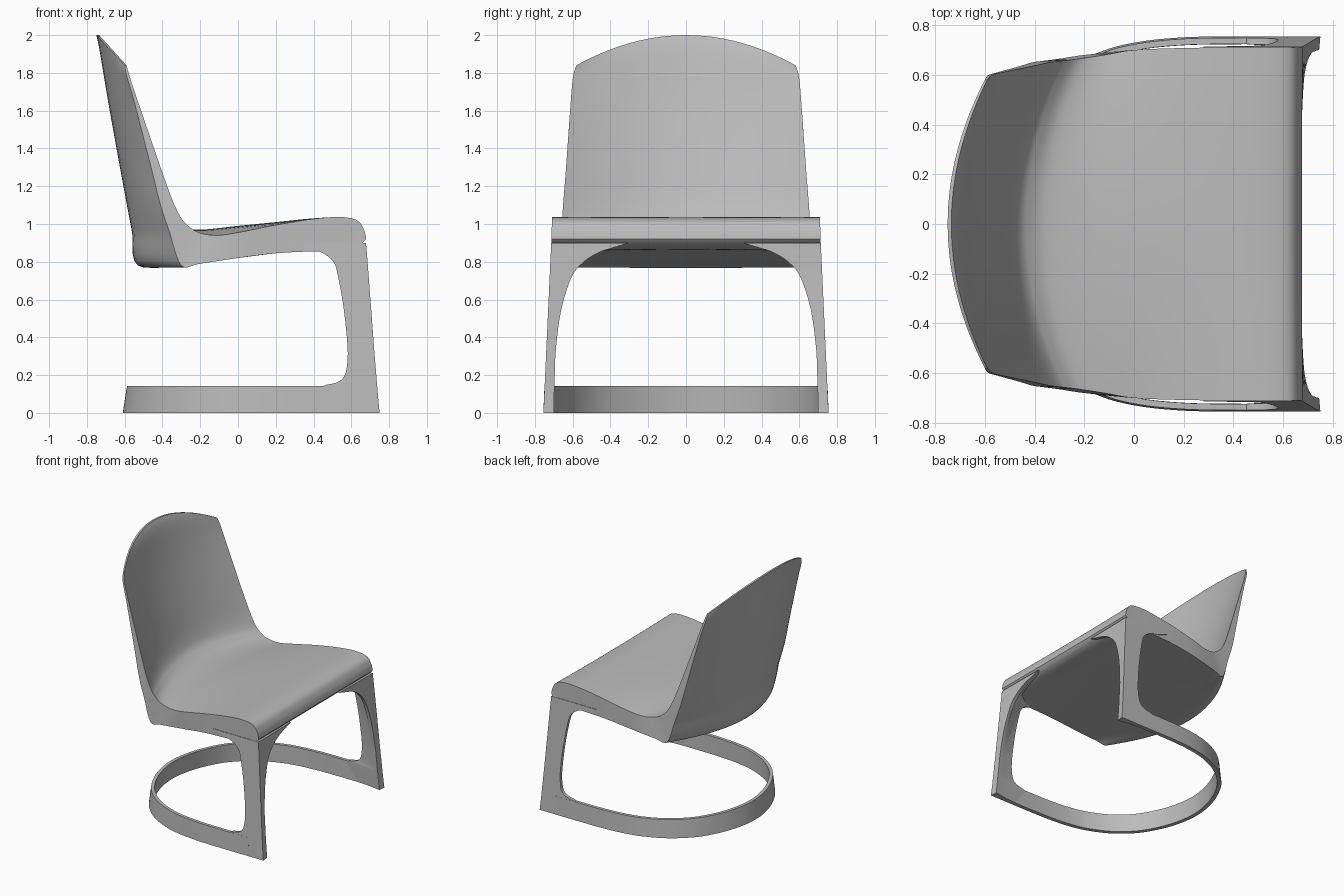
import bpy, bmesh, math
from mathutils import Vector

if "Cube" in bpy.data.objects:
    bpy.data.objects.remove(bpy.data.objects["Cube"], do_unlink=True)

grey = bpy.data.materials.new("light_grey_plastic")
grey.use_nodes = True
colour = (0.5, 0.5, 0.5, 1)
grey.diffuse_color = colour
grey.node_tree.nodes["Principled BSDF"].inputs["Base Color"].default_value = colour


def smooth_rows(rows, steps):
    """Catmull-Rom interpolation through rows of numbers."""
    out = []
    last = len(rows) - 1
    for i in range(last):
        a, b, c, d = (rows[max(i - 1, 0)], rows[i], rows[i + 1], rows[min(i + 2, last)])
        for k in range(steps):
            t = k / steps
            out.append([q + 0.5 * t * (r - p + t * (2 * p - 5 * q + 4 * r - s
                        + t * (3 * (q - r) + s - p))) for p, q, r, s in zip(a, b, c, d)])
    out.append(list(rows[-1]))
    return out


def loft(name, rings, angle=40, mirror=False):
    """Skin closed rings, closing both ends with a strip of quads."""
    bm = bmesh.new()
    vs = [[bm.verts.new(p) for p in ring] for ring in rings]
    n = len(rings[0])
    for a, b in zip(vs, vs[1:]):
        for j in range(n):
            k = (j + 1) % n
            bm.faces.new((a[j], a[k], b[k], b[j]))
    for ring in (vs[0], vs[-1]):
        for j in range(n // 2 - 1):
            bm.faces.new((ring[j], ring[j + 1], ring[n - 2 - j], ring[n - 1 - j]))
    bmesh.ops.recalc_face_normals(bm, faces=bm.faces)
    mesh = bpy.data.meshes.new(name)
    bm.to_mesh(mesh)
    bm.free()
    mesh.materials.append(grey)
    obj = bpy.data.objects.new(name, mesh)
    bpy.context.collection.objects.link(obj)
    bpy.ops.object.select_all(action="DESELECT")
    obj.select_set(True)
    bpy.context.view_layer.objects.active = obj
    bpy.ops.object.shade_smooth_by_angle(angle=math.radians(angle))
    if mirror:
        mod = obj.modifiers.new("mirror", "MIRROR")
        mod.use_axis = (False, True, False)
    return obj


# Seat and back shell: upper centre x z, upper edge x z, half width,
# lower centre x z, lower edge x z
stations = [
    (-.735, 2.0, -.59, 1.84, .58, -.75, 2.0, -.60, 1.84),
    (-.705, 1.92, -.573, 1.78, .598, -.733, 1.92, -.588, 1.78),
    (-.645, 1.65, -.53, 1.65, .61, -.688, 1.65, -.55, 1.65),
    (-.55, 1.3, -.41, 1.3, .635, -.625, 1.3, -.46, 1.3),
    (-.49, 1.1, -.34, 1.11, .65, -.588, 1.1, -.41, 1.1),
    (-.44, 1.02, -.285, 1.01, .657, -.56, .95, -.36, .95),
    (-.36, .98, -.22, .96, .665, -.53, .78, -.3, .78),
    (-.2, .97, -.12, .94, .68, -.3, .785, -.2, .79),
    (0, .99, 0, .955, .70, 0, .82, 0, .82),
    (.2, 1.01, .2, .995, .708, .2, .845, .2, .845),
    (.4, 1.03, .4, 1.027, .71, .4, .86, .4, .855),
    (.54, 1.035, .54, 1.037, .71, .5, .865, .5, .855),
    (.625, 1.017, .63, 1.02, .71, .56, .87, .56, .865),
    (.662, .97, .667, .97, .711, .62, .88, .62, .88),
    (.675, .92, .679, .92, .712, .655, .895, .655, .895),
]
COLS = 28
across = [math.sin(math.pi / 2 * (2 * j / COLS - 1)) for j in range(COLS + 1)]


def shell_line(cx, cz, ex, ez, w):
    return [(cx + (ex - cx) * t * t, w * t, cz + (ez - cz) * t * t) for t in across]


rings = []
dense = smooth_rows(stations[5:], 5)
upper = smooth_rows(stations[:7], 5)[:26]
for r in upper + dense[1:]:
    top = shell_line(*r[:5])
    under = shell_line(*r[5:], r[4])
    rings.append(top + under[::-1])
loft("seat_and_back_shell", rings)

# Front legs, flaring into the seat: z, front x, rear x, inner y
leg_rows = [
    (0, .75, .45, .70), (.08, .742, .45, .698), (.14, .737, .45, .697),
    (.16, .735, .52, .696), (.19, .733, .56, .695), (.25, .728, .577, .693),
    (.35, .72, .58, .688), (.55, .705, .56, .66), (.72, .692, .53, .605),
    (.80, .686, .505, .54), (.85, .682, .44, .46), (.87, .68, .36, .40),
    (.90, .678, .28, .30),
]
rings = []
for z, xf, xb, yi in smooth_rows(leg_rows, 4):
    yo = .755 - .046 * z
    a = Vector((xf - .035, yi + .004, z))
    b = Vector((xb, yo - .025, z))
    corner = Vector((xf - .045, yo - .04, z))
    mid = (a + b) / 4 + corner / 2
    rings.append([(xb, yo, z), (xf, yo, z), (xf - .005, yi, z), a, mid, b])
loft("front_legs", rings, 45, mirror=True)

# Curved floor band running round the back
half = [(.62, .755), (.4, .755), (.2, .751), (.02, .733), (-.13, .695),
        (-.3, .61), (-.45, .47), (-.55, .29), (-.597, .13), (-.61, 0)]
path = [Vector((x, y, 0)) for x, y in
        smooth_rows(half + [(x, -y) for x, y in half[-2::-1]], 5)]
rings = []
for i, p in enumerate(path):
    d = (path[min(i + 1, len(path) - 1)] - path[max(i - 1, 0)]).normalized()
    inward = Vector((-d.y, d.x, 0))
    lean = .006 + .016 * inward.x ** 2
    up = Vector((0, 0, .142))
    rings.append([p, p + inward * lean + up,
                  p + inward * (lean + .025) + up, p + inward * .032])
loft("floor_band", rings, 40)
